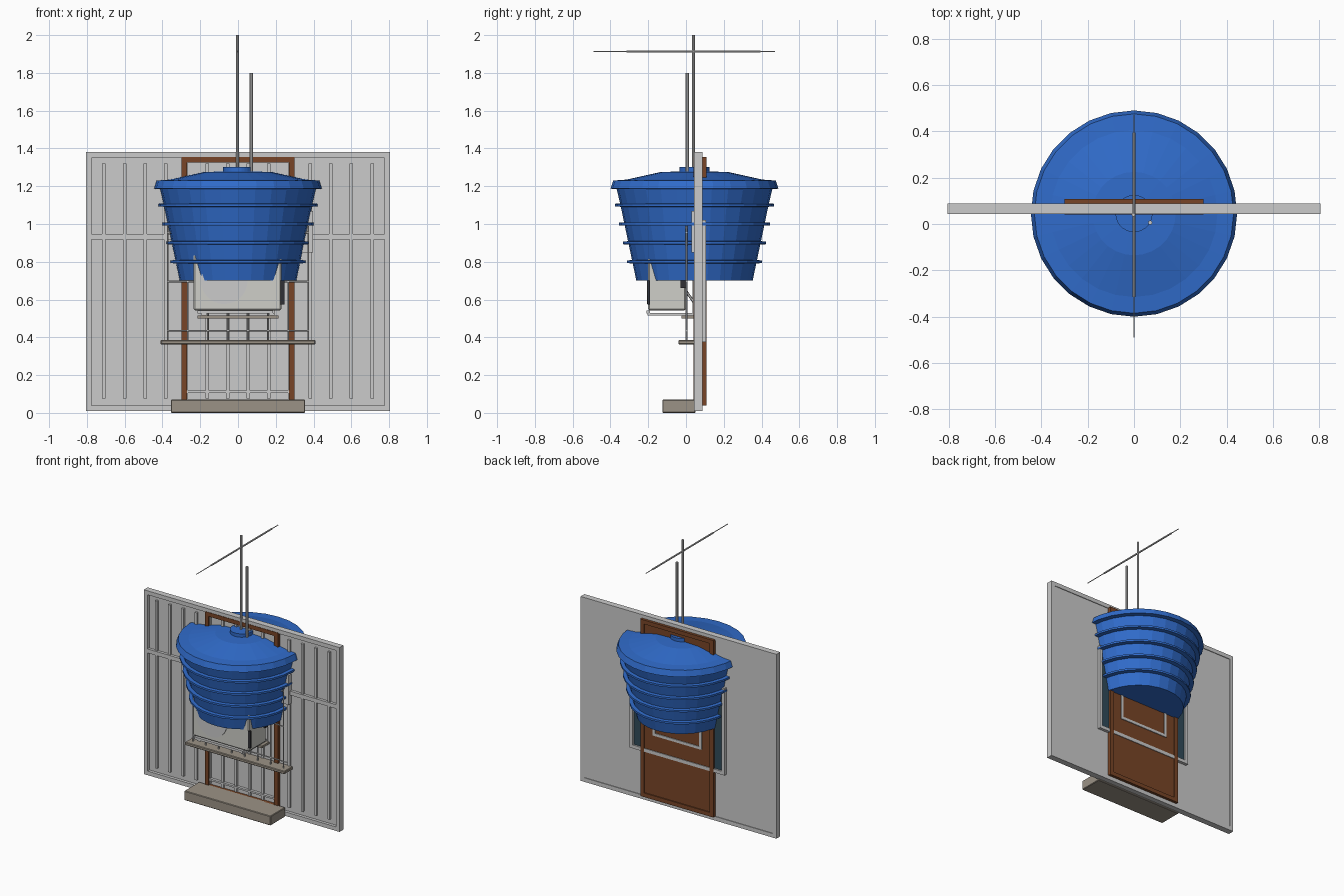
import bpy, bmesh, math
from mathutils import Vector

if "Cube" in bpy.data.objects:
    bpy.data.objects.remove(bpy.data.objects["Cube"])


def material(name, rgb):
    m = bpy.data.materials.new(name)
    m.diffuse_color = (*rgb, 1)
    m.use_nodes = True
    m.node_tree.nodes["Principled BSDF"].inputs["Base Color"].default_value = m.diffuse_color
    return m


BLUE = material("blue_plastic", (0.03, 0.15, 0.6))
BROWN = material("brown_wood", (0.19, 0.06, 0.02))
STONE = material("concrete", (0.33, 0.29, 0.24))
WHITE = material("off_white", (0.62, 0.62, 0.58))
DARK = material("dark", (0.03, 0.03, 0.035))
GLASS = material("glass", (0.03, 0.07, 0.1))


def finish(bm, name, mat=None):
    bmesh.ops.recalc_face_normals(bm, faces=bm.faces)
    me = bpy.data.meshes.new(name)
    bm.to_mesh(me)
    bm.free()
    ob = bpy.data.objects.new(name, me)
    bpy.context.collection.objects.link(ob)
    if mat:
        me.materials.append(mat)
    return ob


def boxes(name, spans, mat=None, bevel=0):
    """Each span is (x0, x1, y0, y1, z0, z1)."""
    bm = bmesh.new()
    for x0, x1, y0, y1, z0, z1 in spans:
        vs = bmesh.ops.create_cube(bm, size=1)["verts"]
        for v in vs:
            v.co = Vector(((x0 + x1) / 2 + v.co.x * (x1 - x0),
                           (y0 + y1) / 2 + v.co.y * (y1 - y0),
                           (z0 + z1) / 2 + v.co.z * (z1 - z0)))
    ob = finish(bm, name, mat)
    if bevel:
        b = ob.modifiers.new("bevel", "BEVEL")
        b.width, b.segments = bevel, 1
    return ob


def frame(name, x, z0, z1, y0, y1, t, mat=None):
    """Rectangular frame, centred on x = 0."""
    return boxes(name, [(-x, -x + t, y0, y1, z0, z1), (x - t, x, y0, y1, z0, z1),
                        (-x + t, x - t, y0, y1, z0, z0 + t),
                        (-x + t, x - t, y0, y1, z1 - t, z1)], mat)


def rod(name, a, b, r, mat=None, sides=8):
    a, b = Vector(a), Vector(b)
    bm = bmesh.new()
    bmesh.ops.create_cone(bm, cap_ends=True, segments=sides, radius1=r, radius2=r,
                          depth=(b - a).length)
    rot = (b - a).to_track_quat("Z", "Y")
    for v in bm.verts:
        v.co = rot @ v.co + (a + b) / 2
    return finish(bm, name, mat)


def lathe(name, profile, cx, cy, sides, mat):
    bm = bmesh.new()
    rings = [[bm.verts.new((cx + r * math.cos(i * math.tau / sides),
                            cy + r * math.sin(i * math.tau / sides), z))
              for i in range(sides)] for r, z in profile]
    for lo, hi in zip(rings, rings[1:]):
        for i in range(sides):
            j = (i + 1) % sides
            bm.faces.new((lo[i], lo[j], hi[j], hi[i]))
    bm.faces.new(rings[0])
    bm.faces.new(rings[-1])
    return finish(bm, name, mat)


# Sheet metal fence panel with frame, mid rail and ribs
boxes("fence_sheet", [(-0.79, 0.79, 0.065, 0.083, 0.02, 1.37)])
frame("fence_frame", 0.805, 0.01, 1.38, 0.043, 0.088, 0.03)
boxes("fence_mid_rail", [(-0.775, 0.775, 0.045, 0.07, 0.917, 0.947)])
boxes("fence_ribs", [(x - 0.009, x + 0.009, 0.05, 0.07, 0.075, 1.32)
                     for x in [(i - 6.5) * 0.1092 for i in range(14)]])

# Wooden door
frame("door_frame", 0.3, 0.04, 1.355, 0.04, 0.108, 0.03, BROWN)
boxes("door_leaf", [(-0.27, 0.27, 0.084, 0.1, 0.05, 1.34)], BROWN)
boxes("door_bottom_bar", [(-0.27, 0.27, 0.045, 0.066, 0.105, 0.118)])

# Concrete step
boxes("door_step", [(-0.355, 0.355, -0.125, 0.05, 0.0, 0.07)], STONE, 0.004)

# Large window with sill and front grille
frame("window_frame", 0.39, 0.375, 1.02, 0.06, 0.105, 0.025)
boxes("window_glass", [(-0.37, 0.37, 0.082, 0.092, 0.39, 1.0)], GLASS)
boxes("window_sill", [(-0.41, 0.41, -0.04, 0.06, 0.363, 0.385)], STONE, 0.004)
for i in range(8):
    x = -0.372 + i * 0.744 / 7
    rod("grille_bar", (x, 0.003, 0.385), (x, 0.003, 0.99), 0.005, sides=6)
for z in (0.435, 0.695, 0.955):
    rod("grille_rail", (-0.375, 0.003, z), (0.375, 0.003, z), 0.005, sides=6)

# Small window with sill
frame("small_window_frame", 0.2, 0.515, 0.9, 0.06, 0.106, 0.02)
boxes("small_window_sill", [(-0.215, 0.215, -0.025, 0.06, 0.5, 0.516)], STONE)

# Air conditioning unit, fan guard, side vent and brackets
boxes("air_unit_body", [(-0.235, 0.23, -0.2, 0.0, 0.543, 0.88)], WHITE, 0.008)
rod("fan_guard", (-0.073, -0.206, 0.7), (-0.073, -0.19, 0.7), 0.124, None, 28)
boxes("side_vent", [(0.225, 0.245, -0.205, -0.19, 0.575, 0.7),
                    (0.225, 0.247, -0.03, 0.0, 0.66, 0.72)], DARK)
for x in (-0.18, 0.18):
    boxes("bracket_arm", [(x - 0.012, x + 0.012, -0.205, 0.06, 0.515, 0.53),
                          (x - 0.012, x + 0.012, 0.035, 0.05, 0.515, 0.7)])
    rod("bracket_brace", (x, -0.03, 0.69), (x, 0.045, 0.58), 0.007, sides=6)
boxes("bracket_rail", [(-0.215, 0.185, -0.21, -0.19, 0.525, 0.542)])

# Meter box at the fence edge of the tank
boxes("meter_box", [(0.25, 0.397, 0.028, 0.06, 0.85, 1.07)])

# Ribbed water tank with lid and cap
profile = [(0.308, 0.7)]
for z in (0.8, 0.9, 1.0, 1.1):
    r = 0.308 + (z - 0.7) * 0.21
    profile += [(r - 0.002, z - 0.009), (r + 0.028, z - 0.007),
                (r + 0.028, z + 0.007), (r + 0.002, z + 0.009)]
profile += [(0.412, 1.185), (0.445, 1.187), (0.43, 1.23), (0.36, 1.235),
            (0.18, 1.275), (0.08, 1.278), (0.08, 1.303)]
lathe("water_tank", profile, 0, 0.045, 28, BLUE)

# Aerial mast with its crossing elements, and a plain vent pipe
rod("aerial_mast", (-0.002, 0.04, 1.25), (-0.002, 0.04, 2.0), 0.008)
rod("aerial_boom", (0, -0.315, 1.913), (0, 0.395, 1.913), 0.006)
rod("aerial_element", (0, -0.49, 1.913), (0, 0.47, 1.913), 0.003, sides=6)
rod("vent_pipe", (0.07, 0.006, 1.2), (0.07, 0.006, 1.8), 0.009)
